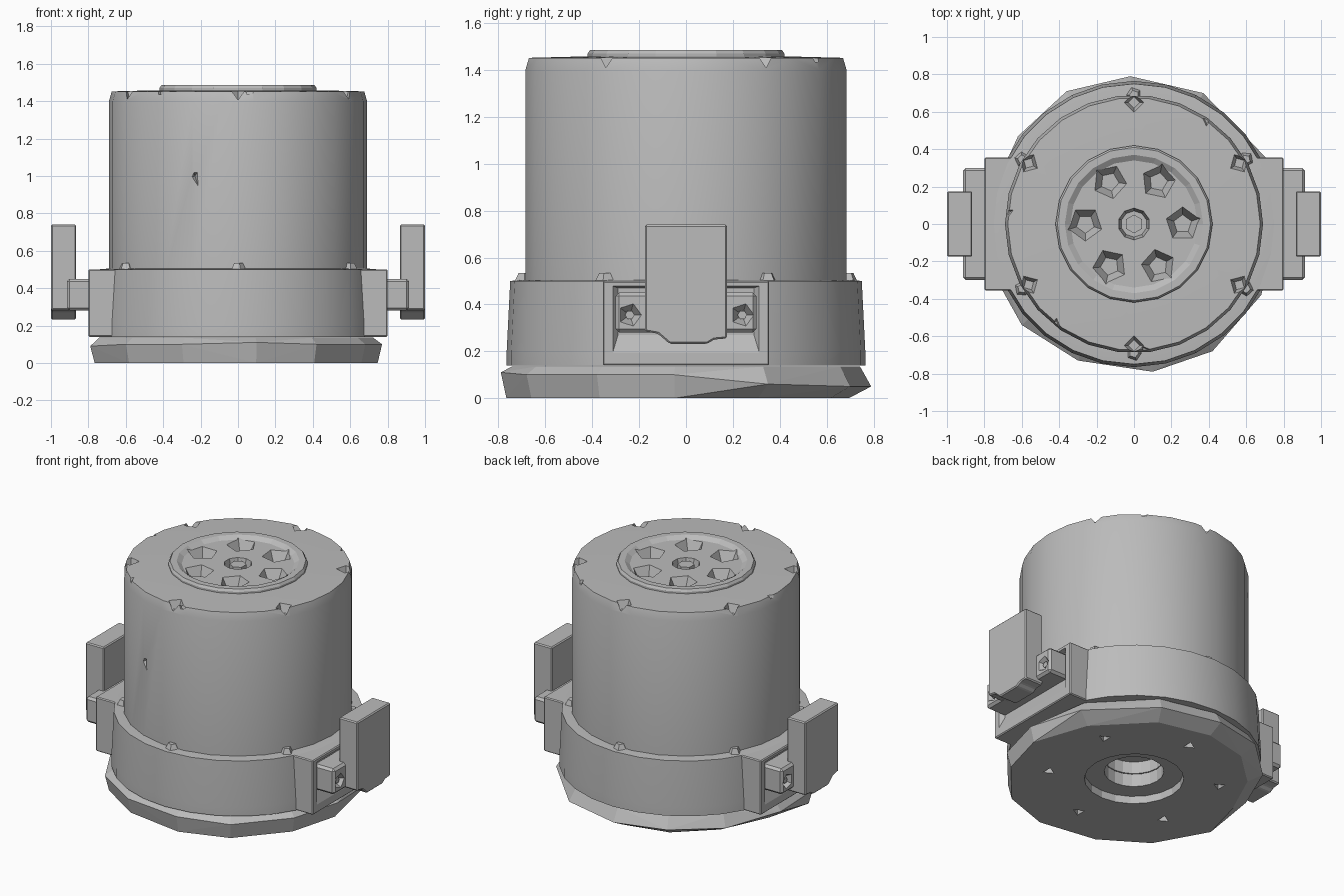
import bpy, bmesh, math
from mathutils import Vector, Matrix

cube = bpy.data.objects.get("Cube")
if cube:
    bpy.data.objects.remove(cube, do_unlink=True)

GREY = (0.5, 0.5, 0.5, 1)
grey = bpy.data.materials.new("plain grey")
grey.use_nodes = True
grey.diffuse_color = GREY
grey.node_tree.nodes["Principled BSDF"].inputs["Base Color"].default_value = GREY


def finish(name, bm, smooth=None):
    """Turn a bmesh into a named grey object."""
    bmesh.ops.recalc_face_normals(bm, faces=bm.faces[:])
    me = bpy.data.meshes.new(name)
    bm.to_mesh(me)
    bm.free()
    me.materials.append(grey)
    ob = bpy.data.objects.new(name, me)
    bpy.context.collection.objects.link(ob)
    if smooth:
        round_off(ob, smooth)
    return ob


def round_off(ob, degrees):
    bpy.ops.object.select_all(action='DESELECT')
    ob.select_set(True)
    bpy.context.view_layer.objects.active = ob
    bpy.ops.object.shade_smooth_by_angle(angle=math.radians(degrees))


def polar(r, degrees, z=0):
    a = math.radians(degrees)
    return Vector((r * math.cos(a), r * math.sin(a), z))


def lathe(name, profile, sides, smooth=None):
    """Closed solid from (radius, height) rings, bottom to top."""
    bm = bmesh.new()
    rings = [[bm.verts.new(polar(r, 360 * i / sides, z)) for i in range(sides)]
             for r, z in profile]
    for low, high in zip(rings, rings[1:]):
        for i in range(sides):
            j = (i + 1) % sides
            bm.faces.new((low[i], low[j], high[j], high[i]))
    bm.faces.new(rings[0])
    bm.faces.new(rings[-1])
    return finish(name, bm, smooth)


def hull(name, points):
    bm = bmesh.new()
    for p in points:
        bm.verts.new(p)
    bmesh.ops.convex_hull(bm, input=bm.verts[:])
    return finish(name, bm)


def box(name, lo, hi, bevel=0):
    bm = bmesh.new()
    lo, hi = Vector(lo), Vector(hi)
    bmesh.ops.create_cube(bm, size=1, matrix=Matrix.Translation((lo + hi) / 2)
                          @ Matrix.Diagonal((*(hi - lo), 1)))
    if bevel:
        bmesh.ops.bevel(bm, geom=bm.edges[:], offset=bevel, segments=1, affect='EDGES')
    return finish(name, bm)


def cone(name, centre, r1, r2, depth, sides, axis='Z', turn=0):
    """Tapered prism; r1 sits at the low end of its axis."""
    bm = bmesh.new()
    m = Matrix.Translation(centre)
    if axis == 'X':
        m = m @ Matrix.Rotation(math.pi / 2, 4, 'Y')
    m = m @ Matrix.Rotation(math.radians(turn), 4, 'Z')
    bmesh.ops.create_cone(bm, cap_ends=True, segments=sides, radius1=r1,
                          radius2=r2, depth=depth, matrix=m)
    return finish(name, bm)


def carve(ob, cutters):
    """Subtract every cutter, bake the result and drop the cutters."""
    for c in cutters:
        mod = ob.modifiers.new("cut", 'BOOLEAN')
        mod.operation, mod.solver, mod.object = 'DIFFERENCE', 'EXACT', c
    bpy.context.view_layer.update()
    graph = bpy.context.evaluated_depsgraph_get()
    baked = bpy.data.meshes.new_from_object(ob.evaluated_get(graph))
    ob.modifiers.clear()
    ob.data = baked
    for c in cutters:
        bpy.data.objects.remove(c, do_unlink=True)


# Uneven base plate: widest outline, pulled in above and below
outline = [(-.02, .79, .05), (-.36, .71, .06), (-.62, .47, .05), (-.78, .12, .07),
           (-.79, -.2, .09), (-.6, -.54, .1), (-.3, -.73, .1), (.1, -.79, .11),
           (.42, -.68, .1), (.68, -.38, .1), (.77, -.05, .1), (.71, .35, .06), (.37, .7, .05)]
points = []
for x, y, z in outline:
    low = .97 if y < 0 else .88
    points += [(x, y, z), (x * low, y * low, 0), (x * .94, y * .94, .135)]
base = hull("base_plate", points)
cuts = [cone("cut", (0, 0, 0), .3, .3, .1, 20), cone("cut", (0, 0, .1), .18, .18, .4, 20)]
cuts += [cone("cut", polar(.52, a, 0), .06, .02, .1, 3, turn=a) for a in range(30, 390, 60)]
carve(base, cuts)

# Collar band around the foot of the drum
band = lathe("collar_band", [(.765, .14), (.765, .2), (.75, .5), (.69, .505)], 28, 25)
carve(band, [cone("cut", (0, 0, .14), .18, .18, .16, 20)])
for a in range(30, 390, 60):
    cone("collar_bolt", polar(.69, a, .51), .05, .025, .05, 5, turn=a)

# Main drum with chipped rim and a small chip in the front
drum = lathe("main_drum", [(.69, .45), (.69, 1.40), (.675, 1.452), (.44, 1.458)], 26)
cuts = [cone("cut", polar(.65, a, 1.44), .03, .065, .08, 4, turn=a) for a in range(30, 390, 60)]
cuts += [cone("cut", polar(.68, a, 1.46), .02, .06, .05, 3, turn=a) for a in (-85, 55, 175, 232)]
cuts.append(hull("cut", [(-.25, -.72, 1.07), (-.19, -.72, 1.06), (-.18, -.72, .84),
                         (-.29, -.72, .98), (-.23, -.62, 1.0)]))
cuts.append(cone("cut", (0, 0, 1.45), .35, .35, .2, 16))
carve(drum, cuts)
round_off(drum, 20)

# Top cap with six pockets and a centre socket
cap = lathe("top_cap", [(.42, 1.33), (.42, 1.47), (.41, 1.485), (.37, 1.485), (.34, 1.465)], 20)
cuts = [cone("cut", polar(.26, a, 1.44), .05, .105, .1, 5, turn=a) for a in range(0, 360, 60)]
cuts.append(cone("cut", (0, 0, 1.44), .07, .09, .1, 10))
carve(cap, cuts)
cone("centre_pin", (0, 0, 1.42), .05, .05, .08, 6)

# Side mounts, repeated left and right
tab_outline = [(-.175, .74), (.175, .74), (.175, .255), (.12, .25), (.09, .232),
               (-.07, .232), (-.12, .275), (-.175, .285)]
for side, s in (("left", 1), ("right", -1)):
    # Pad with a shallow sloped recess
    pad = box(side + "_pad", (min(s * .55, s * .8), -.355, .14),
              (max(s * .55, s * .8), .355, .5), .006)
    recess = hull("cut", [(s * .81, y, z) for y in (-.32, .32) for z in (.17, .48)]
                  + [(s * .77, y, z) for y in (-.29, .29) for z in (.27, .47)])
    carve(pad, [recess])

    # Bracket behind the tab, with a socket in each end
    bracket = box(side + "_bracket", (min(s * .76, s * .915), -.3, .28),
                  (max(s * .76, s * .915), .3, .45), .015)
    r_low, r_high = (.02, .06) if s > 0 else (.06, .02)
    carve(bracket, [cone("cut", (s * .9, y, .355), r_low, r_high, .06, 5, 'X')
                    for y in (-.24, .24)])
    for y in (-.24, .24):
        cone(side + "_screw", (s * .885, y, .355), .02, .02, .03, 6, 'X')

    # Upright tab plate
    bm = bmesh.new()
    face = bm.faces.new([bm.verts.new((s * .865, y, z)) for y, z in tab_outline])
    grown = bmesh.ops.extrude_face_region(bm, geom=[face], use_keep_orig=True)
    bmesh.ops.translate(bm, vec=(s * .135, 0, 0),
                        verts=[v for v in grown["geom"] if isinstance(v, bmesh.types.BMVert)])
    bmesh.ops.recalc_face_normals(bm, faces=bm.faces[:])
    bmesh.ops.bevel(bm, geom=bm.edges[:], offset=.007, segments=1, affect='EDGES')
    finish(side + "_tab", bm)
